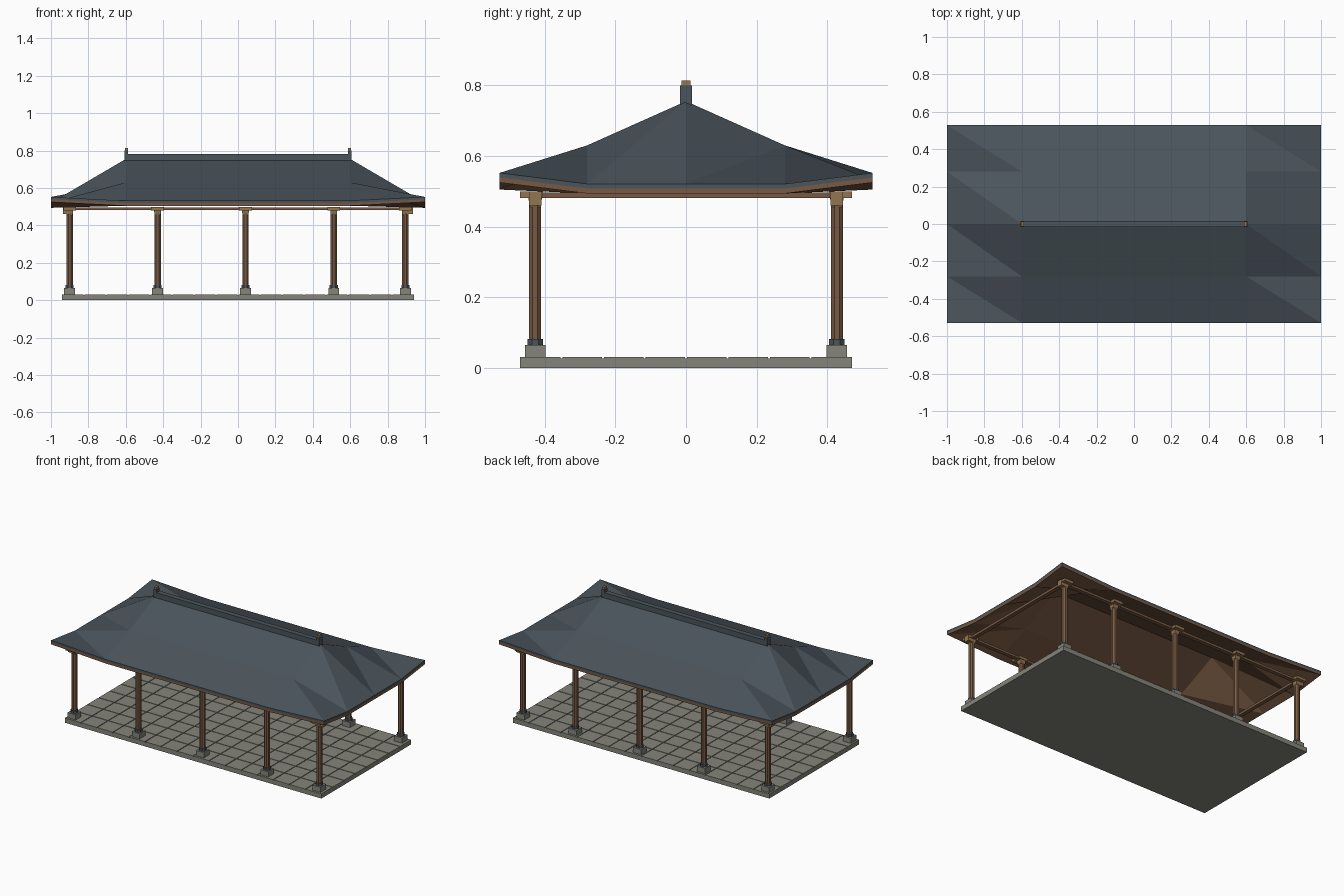
import bpy, bmesh, math
from mathutils import Matrix

if "Cube" in bpy.data.objects:
    bpy.data.objects.remove(bpy.data.objects["Cube"])

def mat(name, c):
    m = bpy.data.materials.new(name)
    m.diffuse_color = (*c, 1)
    m.use_nodes = True
    m.node_tree.nodes["Principled BSDF"].inputs["Base Color"].default_value = m.diffuse_color
    return m

SLATE = mat("slate_tile", (0.069, 0.089, 0.105))
WOOD = mat("brown_wood", (0.188, 0.102, 0.056))
TAN = mat("tan_wood", (0.29, 0.18, 0.08))
STONE = mat("grey_stone", (0.235, 0.235, 0.2))
JOINT = mat("dark_joint", (0.08, 0.08, 0.07))

def finish(name, bm, *mats):
    bmesh.ops.recalc_face_normals(bm, faces=bm.faces)
    me = bpy.data.meshes.new(name)
    bm.to_mesh(me)
    bm.free()
    for m in mats:
        me.materials.append(m)
    ob = bpy.data.objects.new(name, me)
    bpy.context.collection.objects.link(ob)
    return ob

def add_box(bm, x0, x1, y0, y1, z0, z1):
    m = Matrix.Translation(((x0 + x1) / 2, (y0 + y1) / 2, (z0 + z1) / 2)) @ \
        Matrix.Diagonal((x1 - x0, y1 - y0, z1 - z0, 1))
    bmesh.ops.create_cube(bm, size=1, matrix=m)

def box(name, m, *dims):
    bm = bmesh.new()
    add_box(bm, *dims)
    return finish(name, bm, m)

def prism(name, m, x, y, z0, z1, r0, r1, n, turn):
    bm = bmesh.new()
    bmesh.ops.create_cone(bm, cap_ends=True, segments=n, radius1=r0, radius2=r1, depth=z1 - z0,
                          matrix=Matrix.Translation((x, y, (z0 + z1) / 2)) @ Matrix.Rotation(turn, 4, 'Z'))
    return finish(name, bm, m)

# platform with a grid of raised floor tiles; its top face shows as dark joints
floor = box("platform", STONE, -0.94, 0.94, -0.47, 0.47, 0, 0.027)
floor.data.materials.append(JOINT)
for p in floor.data.polygons:
    if p.normal.z > 0.5:
        p.material_index = 1
bm = bmesh.new()
NX, NY, GAP = 16, 8, 0.0025
for i in range(NX):
    for j in range(NY):
        x, y = -0.94 + i * 1.88 / NX, -0.47 + j * 0.94 / NY
        add_box(bm, x + (GAP if i else 0), x + 1.88 / NX - (GAP if i < NX - 1 else 0),
                y + (GAP if j else 0), y + 0.94 / NY - (GAP if j < NY - 1 else 0), 0.027, 0.031)
finish("floor_tiles", bm, STONE)

# columns with footing, collar, capital and bracket
XS = (-0.9, -0.43, 0.04, 0.512, 0.895)
CY = 0.427
for sy, side in ((-1, "front"), (1, "back")):
    y = sy * CY
    for i, x in enumerate(XS):
        tag = f"{side}_{i}"
        box("footing_" + tag, STONE, x - 0.029, x + 0.029, y - 0.029, y + 0.029, 0.031, 0.065)
        prism("collar_" + tag, SLATE, x, y, 0.065, 0.082, 0.0235, 0.0235, 8, math.pi / 8)
        prism("column_" + tag, WOOD, x, y, 0.082, 0.48, 0.0185, 0.0185, 8, math.pi / 8)
        prism("capital_" + tag, TAN, x, y, 0.456, 0.481, 0.0225, 0.027, 4, math.pi / 4)
        box("bracket_" + tag, TAN, x - 0.034, x + 0.034, min(sy * 0.405, sy * 0.47),
            max(sy * 0.405, sy * 0.47), 0.481, 0.499)
    # long beams
    box("long_beam_" + side, WOOD, -0.93, 0.93, y - 0.013, y + 0.013, 0.482, 0.497)
for sx, side in ((-1, "left"), (1, "right")):
    x = sx * 0.9
    box("cross_beam_" + side, WOOD, x - 0.013, x + 0.013, -0.46, 0.46, 0.481, 0.497)
    for sy in (-1, 1):
        a, b = sorted((sx * 0.9, sx * 0.935))
        box("corner_bracket_" + side, TAN, a, b, sy * CY - 0.018, sy * CY + 0.018, 0.46, 0.499)

# roof: bent height grid with raised corners
GX = (-1, -0.6, 0.6, 1)
GY = (-0.528, -0.28, 0, 0.28, 0.528)

def height(i, j):
    k = abs(j - 2)
    return (0.521, 0.521, 0.552)[k] if i in (0, 3) else (0.755, 0.63, 0.532)[k]

def roof_slab(name, m, top, bottom):
    bm = bmesh.new()
    lay = [[[bm.verts.new((x, y, height(i, j) + d)) for j, y in enumerate(GY)]
            for i, x in enumerate(GX)] for d in (top, bottom)]
    for v in lay:
        for i in range(3):
            for j in range(4):
                bm.faces.new((v[i][j], v[i + 1][j], v[i][j + 1]))
                bm.faces.new((v[i + 1][j], v[i + 1][j + 1], v[i][j + 1]))
    rim = [(i, 0) for i in range(3)] + [(3, j) for j in range(4)] + \
          [(i, 4) for i in range(3, 0, -1)] + [(0, j) for j in range(4, 0, -1)]
    a, b = lay
    for (i, j), (k, l) in zip(rim, rim[1:] + rim[:1]):
        bm.faces.new((a[i][j], a[k][l], b[k][l], b[i][j]))
    return finish(name, bm, m)

roof_slab("roof", SLATE, 0, -0.013)
roof_slab("roof_soffit", WOOD, -0.013, -0.027)

# ridge and its end ornaments
box("ridge", SLATE, -0.6, 0.6, -0.017, 0.017, 0.74, 0.782)
for s, side in ((-1, "left"), (1, "right")):
    x = s * 0.597
    box("ridge_end_" + side, SLATE, x - 0.01, x + 0.01, -0.017, 0.017, 0.74, 0.8)
    box("ridge_cap_" + side, TAN, x - 0.008, x + 0.008, -0.013, 0.013, 0.8, 0.814)
